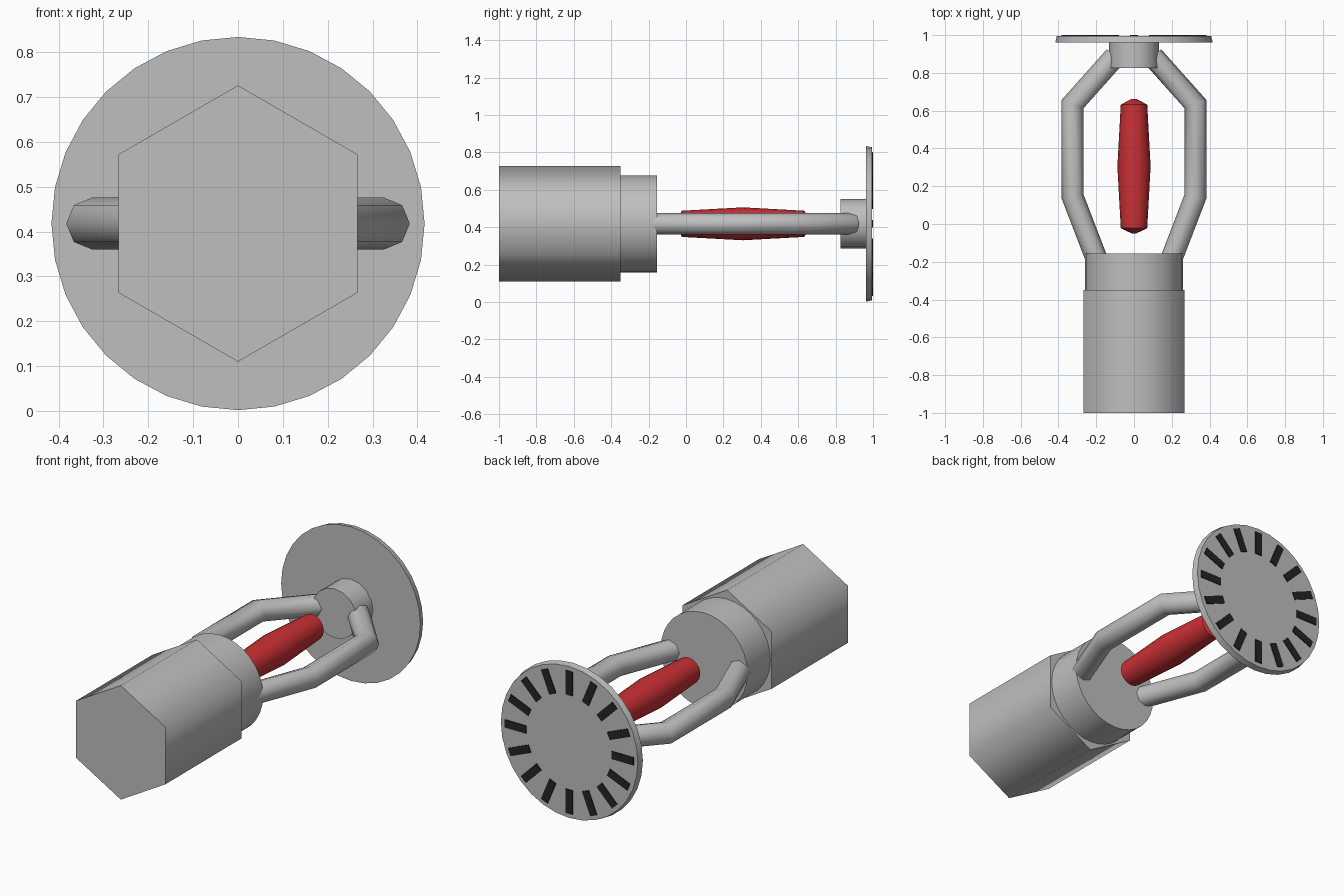
import bpy, bmesh
from math import sin, cos, pi, radians
from mathutils import Vector

cube = bpy.data.objects.get("Cube")
if cube:
    bpy.data.objects.remove(cube, do_unlink=True)

AXIS_Z = 0.418  # height of the long axis


def material(name, rgb):
    m = bpy.data.materials.new(name)
    m.use_nodes = True
    m.diffuse_color = (*rgb, 1)
    bsdf = next(n for n in m.node_tree.nodes if n.type == 'BSDF_PRINCIPLED')
    bsdf.inputs["Base Color"].default_value = (*rgb, 1)
    return m


metal = material("grey metal", (0.52, 0.52, 0.52))
red = material("red glass", (0.6, 0.03, 0.035))
dark = material("dark slot", (0.017, 0.017, 0.022))


def finish(bm, name, mat, angle=None):
    bmesh.ops.recalc_face_normals(bm, faces=bm.faces)
    mesh = bpy.data.meshes.new(name)
    bm.to_mesh(mesh)
    bm.free()
    mesh.materials.append(mat)
    obj = bpy.data.objects.new(name, mesh)
    bpy.context.collection.objects.link(obj)
    if angle:
        bpy.ops.object.select_all(action='DESELECT')
        obj.select_set(True)
        bpy.context.view_layer.objects.active = obj
        bpy.ops.object.shade_smooth_by_angle(angle=radians(angle))
    return obj


def skin(bm, rings):
    """Join rings of points into a closed tube with end caps."""
    rings = [[bm.verts.new(p) for p in ring] for ring in rings]
    n = len(rings[0])
    for a, b in zip(rings, rings[1:]):
        for i in range(n):
            j = (i + 1) % n
            bm.faces.new((a[i], a[j], b[j], b[i]))
    bm.faces.new(rings[0])
    bm.faces.new(rings[-1])


def lathe(name, profile, sides, mat, angle):
    """Turn (radius, y) points about the long axis."""
    bm = bmesh.new()
    turns = [2 * pi * i / sides for i in range(sides)]
    skin(bm, [[(r * sin(t), y, AXIS_Z + r * cos(t)) for t in turns]
              for r, y in profile])
    return finish(bm, name, mat, angle)


def arm(name, side, path, radius=0.058, sides=8):
    """Mitred tube along an (x, y) path."""
    pts = [Vector((side * x, y, AXIS_Z)) for x, y in path]
    steps = [(b - a).normalized() for a, b in zip(pts, pts[1:])]
    rings = []
    for i, p in enumerate(pts):
        before, after = steps[max(i - 1, 0)], steps[min(i, len(steps) - 1)]
        along = (before + after).normalized()
        across = Vector((along.y, -along.x, 0)) / along.dot(after)
        rings.append([p + radius * (across * cos(t) + Vector((0, 0, sin(t))))
                      for t in (2 * pi * k / sides for k in range(sides))])
    bm = bmesh.new()
    skin(bm, rings)
    return finish(bm, name, metal, 50)


# Threaded end: hexagonal body and round collar
lathe("hex_body", [(0.308, -1), (0.308, -0.35)], 6, metal, 65)
lathe("collar", [(0.259, -0.36), (0.259, -0.155)], 32, metal, 40)

# Frame arms, mirrored left and right
ARM_PATH = [(0.2, -0.18), (0.325, 0.145), (0.325, 0.635), (0.1, 0.887)]
for label, side in (("left", 1), ("right", -1)):
    arm(label + "_frame_arm", side, ARM_PATH)

# Glass bulb
lathe("bulb", [(0.012, -0.05), (0.07, -0.022), (0.088, 0.305),
               (0.07, 0.632), (0.012, 0.663)], 16, red, 50)

# Boss and deflector plate
lathe("boss", [(0.133, 0.825), (0.133, 0.97)], 16, metal, 40)
lathe("deflector", [(0.416, 0.962), (0.409, 0.995)], 32, metal, 40)

# Dark radial slots on the back of the deflector
bm = bmesh.new()
SLOTS = 16
for i in range(SLOTS):
    t = 2 * pi * i / SLOTS
    out, wide = Vector((sin(t), 0, cos(t))), Vector((cos(t), 0, -sin(t)))
    rect = [(0.255, -1), (0.385, -1), (0.385, 1), (0.255, 1)]
    skin(bm, [[out * r + wide * 0.021 * s + Vector((0, y, AXIS_Z)) for r, s in rect]
              for y in (0.992, 1.0)])
finish(bm, "deflector_slots", dark)
